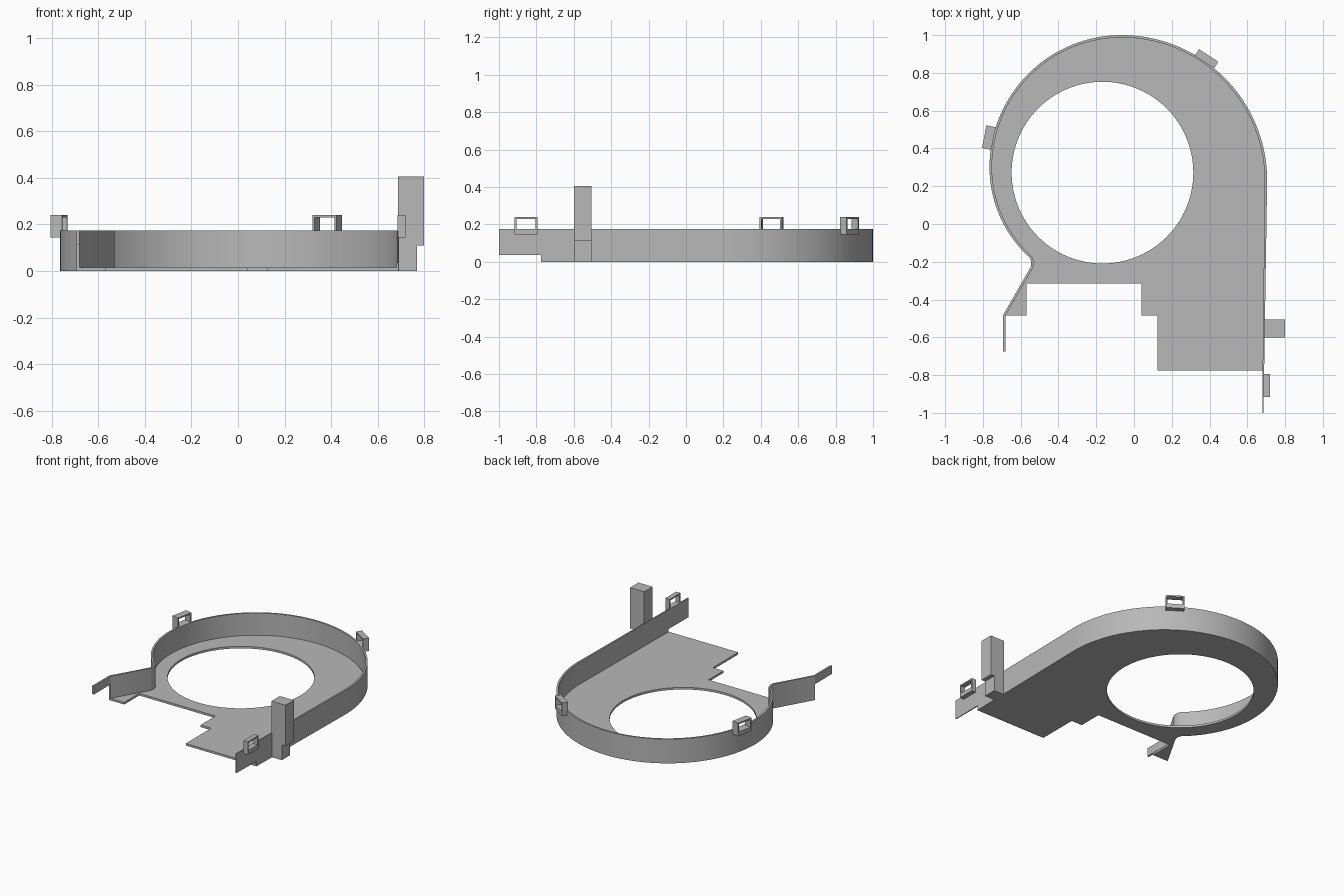
import bpy, bmesh
from math import sin, cos, radians
from mathutils import Vector, Matrix

cube = bpy.data.objects.get("Cube")
if cube:
    bpy.data.objects.remove(cube, do_unlink=True)

grey = bpy.data.materials.new("light grey plastic")
grey.use_nodes = True
COLOUR = (0.48, 0.48, 0.48, 1)
grey.diffuse_color = COLOUR
grey.node_tree.nodes["Principled BSDF"].inputs["Base Color"].default_value = COLOUR

WALL_TOP = 0.175
PLATE = 0.015


def finish(name, bm):
    bmesh.ops.recalc_face_normals(bm, faces=bm.faces)
    mesh = bpy.data.meshes.new(name)
    bm.to_mesh(mesh)
    bm.free()
    mesh.materials.append(grey)
    obj = bpy.data.objects.new(name, mesh)
    bpy.context.collection.objects.link(obj)
    return obj


def smooth(obj):
    bpy.ops.object.select_all(action='DESELECT')
    obj.select_set(True)
    bpy.context.view_layer.objects.active = obj
    bpy.ops.object.shade_smooth_by_angle(angle=radians(30))


def arc(cx, cy, r, a0, a1, steps):
    angles = [radians(a0 + (a1 - a0) * i / steps) for i in range(steps + 1)]
    return [Vector((cx + r * cos(a), cy + r * sin(a))) for a in angles]


def add_box(bm, lo, hi, matrix=Matrix()):
    lo, hi = Vector(lo), Vector(hi)
    place = Matrix.Translation((lo + hi) / 2) @ Matrix.Diagonal((*(hi - lo), 1))
    bmesh.ops.create_cube(bm, size=1, matrix=matrix @ place)


# Outer line of the wall: straight side, three-arc volute, tongue, outlet lip
outer = [Vector((0.685, -1.0)), Vector((0.689, -0.775))]
outer += arc(-0.065, 0.23, 0.77, 0, 90, 32)
outer += arc(-0.065, 0.30, 0.70, 90, 180, 32)[1:]
outer += arc(-0.122, 0.30, 0.643, 180, 228, 18)[1:]
outer += [Vector(p) for p in ((-0.546, -0.195), (-0.544, -0.21), (-0.547, -0.228),
                              (-0.693, -0.482), (-0.693, -0.675))]


# Inner line, with the straight side tapering towards its free end
def thickness(i):
    return (0.006, 0.008)[i] if i < 2 else 0.013


inner = []
for i, p in enumerate(outer):
    before = (p - outer[i - 1]).normalized() if i else Vector((0, 0))
    after = (outer[i + 1] - p).normalized() if i < len(outer) - 1 else Vector((0, 0))
    t = (before + after).normalized()
    inner.append(p + Vector((-t.y, t.x)) * thickness(i))


def wall(name, first, last, z0, z1):
    bm = bmesh.new()
    rings = []
    for o, n in zip(outer[first:last + 1], inner[first:last + 1]):
        rings.append([bm.verts.new((q.x, q.y, z))
                      for q, z in ((o, z0), (n, z0), (n, z1), (o, z1))])
    for a, b in zip(rings, rings[1:]):
        for k in range(4):
            m = (k + 1) % 4
            bm.faces.new((a[k], a[m], b[m], b[k]))
    bm.faces.new(rings[0])
    bm.faces.new(rings[-1])
    smooth(finish(name, bm))


end = len(outer) - 1
wall("volute_wall", 1, end - 1, 0, WALL_TOP)
wall("side_wall_extension", 0, 1, 0.035, WALL_TOP)
wall("outlet_lip", end - 1, end, 0.115, WALL_TOP)

# Base plate with stepped outlet edge and round inlet
outline = inner[1:end] + [Vector(p) for p in (
    (-0.57, -0.485), (-0.57, -0.315), (0.04, -0.315),
    (0.04, -0.485), (0.125, -0.485), (0.125, -0.775))]
bm = bmesh.new()
for loop in (outline, arc(-0.167, 0.272, 0.481, 0, 360, 96)[:-1]):
    verts = [bm.verts.new((p.x, p.y, 0)) for p in loop]
    for a, b in zip(verts, verts[1:] + verts[:1]):
        bm.edges.new((a, b))
bmesh.ops.triangle_fill(bm, edges=bm.edges[:], use_beauty=True, normal=(0, 0, 1))
raised = bmesh.ops.extrude_face_region(bm, geom=bm.faces[:], use_keep_orig=True)
bmesh.ops.translate(bm, vec=(0, 0, PLATE),
                    verts=[g for g in raised["geom"] if isinstance(g, bmesh.types.BMVert)])
smooth(finish("base_plate", bm))

# Stepped mounting post beside the straight wall
bm = bmesh.new()
add_box(bm, (0.688, -0.6, 0.11), (0.8, -0.505, 0.405))
add_box(bm, (0.688, -0.6, 0), (0.77, -0.505, 0.11))
finish("mounting_post", bm)

# Latch loops: local x points outward from the wall, y runs along it
for name, x, y, angle, depth in (("side_latch", 0.72, -0.855, 0, 0.034),
                                 ("back_latch", 0.395, 0.8925, 57, 0.042),
                                 ("left_latch", -0.793, 0.4625, 169, 0.05)):
    place = Matrix.Translation((x, y, 0)) @ Matrix.Rotation(radians(angle), 4, 'Z')
    half, bar = 0.061, 0.01
    bm = bmesh.new()
    add_box(bm, (-depth, -half, 0.145), (0, half, WALL_TOP), place)
    add_box(bm, (-depth, -half, 0.23), (0, half, 0.24), place)
    for s in (-half, half - bar):
        add_box(bm, (-depth, s, WALL_TOP), (0, s + bar, 0.23), place)
    finish(name, bm)
